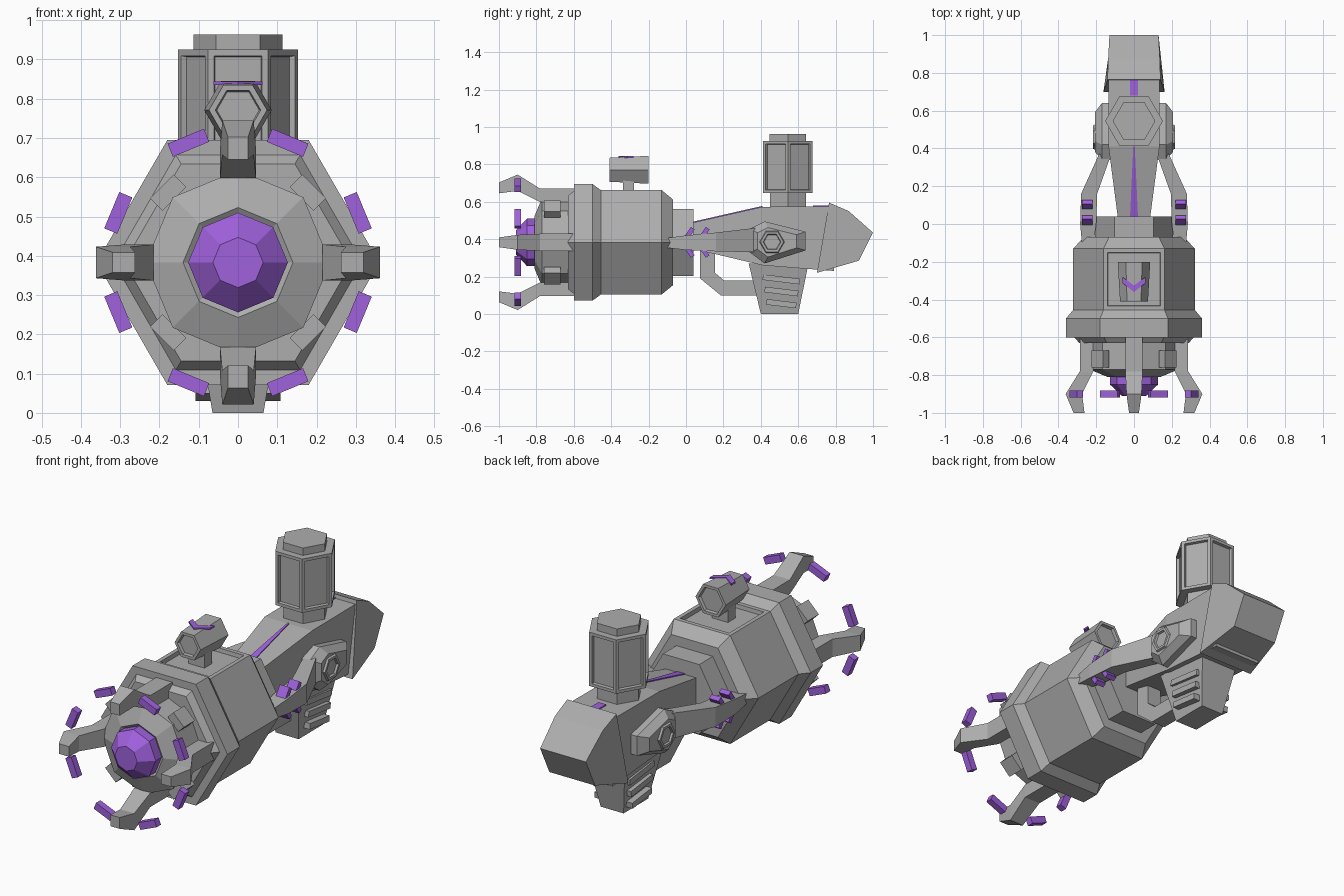
import bpy, bmesh
from math import sin, cos, pi, radians
from mathutils import Vector

if "Cube" in bpy.data.objects:
    bpy.data.objects.remove(bpy.data.objects["Cube"])

AXIS = 0.383  # height of the long axis


def material(name, rgb):
    m = bpy.data.materials.new(name)
    m.use_nodes = True
    m.diffuse_color = (*rgb, 1)
    m.node_tree.nodes["Principled BSDF"].inputs["Base Color"].default_value = (*rgb, 1)
    return m


GREY = material("hull grey", (0.42, 0.42, 0.42))
PURPLE = material("glow purple", (0.35, 0.12, 0.72))


def loft(name, rings, mat=GREY, mirror=False, panel=None):
    """Skin matching rings of points; panel = (face test, border, depth) for insets."""
    bm = bmesh.new()
    rows = [[bm.verts.new(p) for p in r] for r in rings]
    n = len(rows[0])
    for a, b in zip(rows, rows[1:]):
        for i in range(n):
            j = (i + 1) % n
            bm.faces.new((a[i], a[j], b[j], b[i]))
    bm.faces.new(rows[0])
    bm.faces.new(rows[-1])
    bmesh.ops.recalc_face_normals(bm, faces=bm.faces)
    if panel:
        test, border, depth = panel
        bm.normal_update()
        chosen = [f for f in bm.faces if test(f)]
        bmesh.ops.inset_individual(bm, faces=chosen, thickness=border)
        bmesh.ops.inset_individual(bm, faces=chosen, thickness=0.004, depth=-depth)
    me = bpy.data.meshes.new(name)
    bm.to_mesh(me)
    bm.free()
    me.materials.append(mat)
    ob = bpy.data.objects.new(name, me)
    bpy.context.collection.objects.link(ob)
    if mirror:
        ob.modifiers.new("Mirror", "MIRROR")
    return ob


def ring(n, r, at, axis="y"):
    """Regular polygon with a corner on +x, around the y, z or x axis."""
    pts = []
    for i in range(n):
        u, v = r * cos(2 * pi * i / n), r * sin(2 * pi * i / n)
        off = {"y": (u, 0, v), "z": (u, v, 0), "x": (0, u, v)}[axis]
        pts.append(Vector(at) + Vector(off))
    return pts


def along_y(n, profile, z=AXIS):
    return [ring(n, r, (0, y, z)) for y, r in profile]


def rect(y, x0, x1, z0, z1):
    return [(x0, y, z0), (x1, y, z0), (x1, y, z1), (x0, y, z1)]


def box(name, size, loc, rot=(0, 0, 0), mat=GREY, mirror=False):
    x, y, z = (s / 2 for s in size)
    ob = loft(name, [rect(-y, -x, x, -z, z), rect(y, -x, x, -z, z)], mat)
    ob.location, ob.rotation_euler = loc, rot
    if mirror:
        ob.modifiers.new("Mirror", "MIRROR").mirror_object = PIVOT
    return ob


PIVOT = bpy.data.objects.new("mirror_centre", None)
bpy.context.collection.objects.link(PIVOT)
PIVOT.hide_render = True

# Hexagonal main hull with a recessed panel on its roof
loft("main_hull", along_y(6, [(-0.6, 0.36), (-0.5, 0.36), (-0.455, 0.322),
                              (-0.13, 0.322), (-0.07, 0.265)]),
     panel=(lambda f: f.normal.z > 0.99 and -0.4 < f.calc_center_median().y < -0.2,
            0.03, 0.02))
loft("front_step", along_y(6, [(-0.63, 0.29), (-0.59, 0.325)]))
loft("rear_collar", along_y(6, [(-0.08, 0.207), (0.04, 0.207)]))

# Octagonal nose and eye
loft("nose_drum", along_y(8, [(-0.61, 0.235), (-0.77, 0.235), (-0.81, 0.14),
                              (-0.80, 0.125)]))
loft("front_eye", along_y(8, [(-0.79, 0.127), (-0.85, 0.127), (-0.91, 0.064)]), PURPLE)
for k in range(4):
    a = radians(45 + 90 * k)
    box("nose_clamp", (0.045, 0.09, 0.085),
        (0.252 * cos(a), -0.715, AXIS + 0.252 * sin(a)), (0, -a, 0))

# Four hooked claws and the glowing bars between them
for k in range(4):
    claw = loft("front_claw", [rect(y, -w, w, a, b) for y, w, a, b in (
        (-0.59, 0.046, 0.215, 0.287), (-0.78, 0.046, 0.215, 0.287),
        (-0.9, 0.04, 0.275, 0.362), (-1, 0.026, 0.262, 0.32))])
    claw.location, claw.rotation_euler = (0, 0, AXIS), (0, k * pi / 2, 0)
for k in range(8):
    a = radians(22.5 + 45 * k)
    box("glow_bar", (0.036, 0.035, 0.1),
        (0.33 * cos(a), -0.9, AXIS + 0.33 * sin(a)), (0, -a, 0), PURPLE)

# Roof turret with a chevron
box("turret_post", (0.09, 0.06, 0.09), (0, -0.307, 0.675))
loft("turret", along_y(6, [(-0.41, 0.074), (-0.2, 0.086)], 0.771),
     panel=(lambda f: abs(f.normal.y) > 0.9, 0.016, 0.015))
loft("turret_chevron", [[(s * 0.062, -0.28, z), (s * 0.062, -0.312, z), (0, -0.36, z),
                         (0, -0.325, z)] for s in (1,) for z in (0.835, 0.844)],
     PURPLE, True)

# Tail boom with stripes
loft("tail_boom", [rect(0.03, -0.085, 0.085, 0.35, 0.487),
                   rect(0.41, -0.135, 0.135, 0.26, 0.573),
                   rect(0.79, -0.135, 0.135, 0.23, 0.575)])
loft("boom_stripe", [rect(0.04, -0.021, 0.021, 0.485, 0.494),
                     rect(0.41, -0.004, 0.004, 0.569, 0.578)], PURPLE)
loft("rear_stripe", [rect(y, -0.022, 0.022, 0.572, 0.58) for y in (0.68, 0.77)], PURPLE)

# Wedge-shaped tail hood
HOOD = [(0.765, 0.595, 0.14), (0.87, 0.55, 0.137), (1.0, 0.435, 0.13),
        (0.925, 0.285, 0.13), (0.7, 0.22, 0.162)]
loft("tail_hood", [[(s * w, y, z) for y, z, w in HOOD] for s in (-1, 1)])

# Tower with recessed panels
def on_tower(z, r):
    return ring(6, r, (0, 0.545, z), "z")


loft("tower_base", [on_tower(0.56, 0.112), on_tower(0.66, 0.112)])
loft("tower", [on_tower(0.648, 0.153), on_tower(0.925, 0.153)],
     panel=(lambda f: abs(f.normal.z) < 0.1, 0.022, 0.014))
loft("tower_cap", [on_tower(0.92, 0.113), on_tower(0.963, 0.113)])

# Side booms running from the hull to shoulder pods
loft("side_boom", [rect(-0.11, 0.215, 0.275, 0.355, 0.405),
                   rect(0.0, 0.2, 0.285, 0.342, 0.42),
                   rect(0.16, 0.195, 0.28, 0.335, 0.435),
                   rect(0.37, 0.12, 0.185, 0.33, 0.46)], mirror=True)
POD = [(0.34, 0.455), (0.42, 0.495), (0.64, 0.44), (0.64, 0.34), (0.42, 0.27), (0.34, 0.33)]
loft("shoulder_pod", [[(x, 0.48 + (y - 0.48) * s, 0.385 + (z - 0.385) * s) for y, z in POD]
                      for x, s in ((0.11, 1), (0.17, 1), (0.207, 0.7))], mirror=True)
loft("pod_hatch", [ring(6, r, (x, 0.46, 0.385), "x") for x, r in ((0.19, 0.075), (0.217, 0.062))],
     mirror=True, panel=(lambda f: f.normal.x > 0.9, 0.014, 0.01))
for y in (0.015, 0.095):
    for s in (1, -1):
        box("boom_glow", (0.055, 0.024, 0.075), (0.247, y, AXIS + s * 0.045),
            (-s * 0.6, 0, 0), PURPLE, True)

# Keel pod with slats
loft("keel_pod", [[(-w, y0, z), (w, y0, z), (w, y1, z), (-w, y1, z)] for y0, y1, z, w in (
    (0.335, 0.655, 0.27, 0.11), (0.4, 0.6, 0, 0.065))])
for i in range(3):
    box("keel_slat", (0.05, 0.2 - 0.02 * i, 0.03), (0.083, 0.51, 0.185 - 0.065 * i),
        (-0.12, 0, 0), mirror=True)

# Bent pipe under the boom
loft("under_pipe", [
    [(-0.04, 0.075, 0.36), (0.04, 0.075, 0.36), (0.04, 0.155, 0.36), (-0.04, 0.155, 0.36)],
    [(-0.04, 0.075, 0.19), (0.04, 0.075, 0.19), (0.04, 0.155, 0.22), (-0.04, 0.155, 0.22)],
    [(-0.04, 0.185, 0.1), (0.04, 0.185, 0.1), (0.04, 0.205, 0.178), (-0.04, 0.205, 0.178)],
    [(-0.04, 0.42, 0.1), (0.04, 0.42, 0.1), (0.04, 0.42, 0.178), (-0.04, 0.42, 0.178)]])
